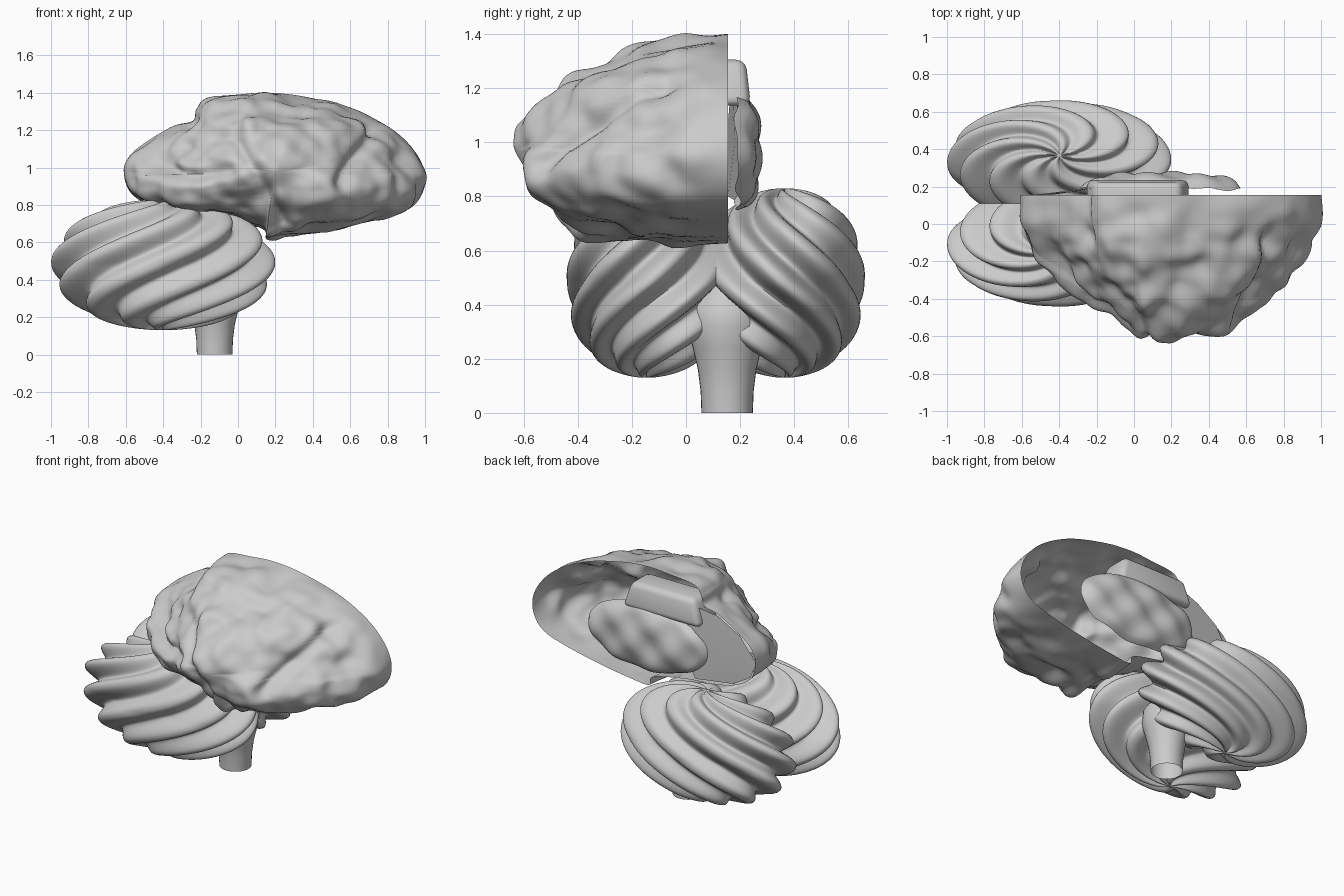
import bpy, bmesh, math
from mathutils import Vector, noise

if "Cube" in bpy.data.objects:
    bpy.data.objects.remove(bpy.data.objects["Cube"])


def make(name, verts, faces, loc=(0, 0, 0), angle=40, clip=False):
    bm = bmesh.new()
    vs = [bm.verts.new(v) for v in verts]
    for f in faces:
        bm.faces.new([vs[i] for i in f])
    bmesh.ops.remove_doubles(bm, verts=bm.verts[:], dist=0.0004)
    if clip:
        geom = bm.verts[:] + bm.edges[:] + bm.faces[:]
        bmesh.ops.bisect_plane(bm, geom=geom, plane_co=(0, 0, 0),
                               plane_no=(0, 1, 0), clear_inner=True)
    bmesh.ops.recalc_face_normals(bm, faces=bm.faces[:])
    me = bpy.data.meshes.new(name)
    bm.to_mesh(me)
    bm.free()
    me.shade_smooth()
    me.set_sharp_from_angle(angle=math.radians(angle))
    ob = bpy.data.objects.new(name, me)
    ob.location = loc
    bpy.context.collection.objects.link(ob)
    return ob


def grid_faces(rows, cols):
    return [(r * cols + c, r * cols + (c + 1) % cols,
             (r + 1) * cols + (c + 1) % cols, (r + 1) * cols + c)
            for r in range(rows - 1) for c in range(cols)]


def closed_spline(pts, steps):
    pts = [Vector(p) for p in pts]
    n, out = len(pts), []
    for i in range(n):
        a, b, c, d = (pts[(i + k) % n] for k in (-1, 0, 1, 2))
        for s in range(steps):
            t = s / steps
            out.append(0.5 * (2 * b + (c - a) * t + (2 * a - 5 * b + 4 * c - d) * t ** 2
                              + (3 * b - a - 3 * c + d) * t ** 3))
    return out


def seg_dist(p, a, b):
    a, b = Vector(a), Vector(b)
    t = max(0, min(1, (p - a).dot(b - a) / (b - a).length_squared))
    return (p - a - (b - a) * t).length


# cerebrum half shell, open at the midline: outline in x, z swept into a dome
RIM = 0.155
C = Vector((0.2, 0.97))
outline = closed_spline([
    (-.61, .97), (-.58, 1.06), (-.5, 1.13), (-.35, 1.22), (-.24, 1.25), (-.22, 1.31),
    (-.17, 1.37), (0, 1.39), (.15, 1.4), (.35, 1.38), (.62, 1.31), (.83, 1.2), (.95, 1.08),
    (1, .96), (.98, .85), (.9, .77), (.72, .715), (.5, .67), (.3, .64), (.16, .63),
    (.13, .69), (-.1, .74), (-.3, .76), (-.45, .79), (-.57, .86)], 8)
M = len(outline)
relaxed = [sum((outline[(i + k) % M] for k in range(-12, 13)), Vector((0, 0))) / 25
           for i in range(M)]
grooves = [[(.24, .7), (.13, .9), (.06, 1.03), (-.02, 1.16), (0, 1.24)],
           [(.55, .92), (.66, 1.08), (.72, 1.2)],
           [(-.45, 1.0), (-.25, .95), (-.05, .98)]]
swells = [(.15, 1.0, .16, .08), (.5, .84, .13, .03)]


def dome_point(i, s):
    t = max(0, min(1, (s - 0.8) / 0.2))
    o = outline[i] if outline[i].y < C.y else relaxed[i].lerp(outline[i], t * t * (3 - 2 * t))
    p = C + (o - C) * s
    down = max(0, min(1, 0.5 - (o.y - C.y) / 0.3))
    e = 2.05 + 1.3 * down * down * (3 - 2 * down)
    depth = 0.73 * (1 - s ** e) ** (1 / e)
    k = (p.x - 0.25) / 0.75
    depth *= 1 - (0.38 if k > 0 else 0.3) * k * k
    q = Vector((p.x, RIM - depth, p.y))
    fade = min(1, depth / 0.22)
    amp = 1.3 if p.x < 0.1 else 1.0
    bump = 0.05 * noise.noise(q * 4.2) + 0.028 * amp * noise.noise(q * 9 + Vector((3, 1, 7)))
    for line in grooves:
        d = min(seg_dist(p, a, b) for a, b in zip(line, line[1:]))
        bump -= 0.045 * math.exp(-(d / 0.04) ** 2)
    n = Vector((q.x - C.x, (q.y - RIM) * 1.1, (q.z - C.y) * 1.5)).normalized()
    q += n * bump * fade
    for x, z, r, h in swells:
        q.y -= h * fade * math.exp(-((p.x - x) ** 2 + (p.y - z) ** 2) / r ** 2)
    return q


ROWS = 56
verts = [dome_point(i, math.sin(math.pi / 2 * r / (ROWS - 1)))
         for r in range(ROWS) for i in range(M)]
make("cerebrum_shell", verts, grid_faces(ROWS, M), angle=60)

# inner panel closing the rear of the cerebrum
panel = [(-.61, .145, .97), (-.5, .16, 1.13), (-.35, .17, 1.22), (-.22, .19, 1.25),
         (-.13, .2, 1.1), (-.15, .2, .9), (-.2, .19, .78), (-.45, .155, .8), (-.57, .15, .87)]
make("rear_inner_panel", panel + [(-.33, .18, 1.0)],
     [(i, (i + 1) % 9, 9) for i in range(9)])

# bumpy oval on the midline
R, N = 18, 72
verts = []
for r in range(R):
    s = r / (R - 1)
    for k in range(N):
        a = 2 * math.pi * k / N
        x, z = s * 0.43 * math.cos(a), s * 0.215 * math.sin(a)
        y = 0.19 + 0.08 * math.sqrt(max(0, 1 - s ** 3))
        y += 0.014 * math.sin(x * 22) * math.cos(z * 22 + 0.6)
        verts.append((0.14 + x, y, 0.965 + z))
make("inner_oval", verts, grid_faces(R, N))

# rounded block above the oval
bm = bmesh.new()
bmesh.ops.create_cube(bm, size=1)
for v in bm.verts:
    k = 0.82 if v.co.z > 0 else 1
    v.co = Vector((v.co.x * 0.56 * k + 0.02, v.co.y * 0.22 * k + 0.13, v.co.z * 0.17 + 1.22))
bmesh.ops.bevel(bm, geom=bm.edges[:], offset=0.035, segments=3, profile=0.5, affect='EDGES')
me = bpy.data.meshes.new("inner_block")
bm.to_mesh(me)
bm.free()
me.shade_smooth()
me.set_sharp_from_angle(angle=math.radians(40))
bpy.context.collection.objects.link(bpy.data.objects.new("inner_block", me))

# cerebellum: spiral-ribbed lobe, cut at the midline and mirrored
ROWS, COLS, RIBS, TWIST = 65, 160, 8, 4.1
verts = []
for r in range(ROWS):
    v = math.pi * r / (ROWS - 1)
    w = max(0, math.sin(v))
    for c in range(COLS):
        u = 2 * math.pi * c / COLS
        rib = math.sin(RIBS * u / 2) ** 2
        k = 1.0 - 0.18 * (1 - rib) ** 1.3 * math.sqrt(w)
        phi = u + TWIST * v / math.pi
        verts.append((0.6 * k * w ** 0.95 * math.cos(phi),
                      0.225 + 0.03 * abs(math.cos(v)) + 0.325 * k * w ** 0.95 * math.sin(phi),
                      0.35 * k * math.cos(v)))
lobes = make("cerebellum_lobes", verts, grid_faces(ROWS, COLS), loc=(-.4, .11, .48),
             angle=50, clip=True)
mod = lobes.modifiers.new("Mirror", 'MIRROR')
mod.use_axis = (False, True, False)
mod.use_mirror_merge = False

# open brain stem flaring upward
N = 32
prof = [(.095, 0), (.098, .08), (.108, .16), (.127, .24), (.148, .32), (.14, .4), (.08, .48)]
verts = [(-.125 + r * math.cos(2 * math.pi * k / N), .152 + r * math.sin(2 * math.pi * k / N), z)
         for r, z in prof for k in range(N)]
make("brain_stem", verts, grid_faces(len(prof), N))
